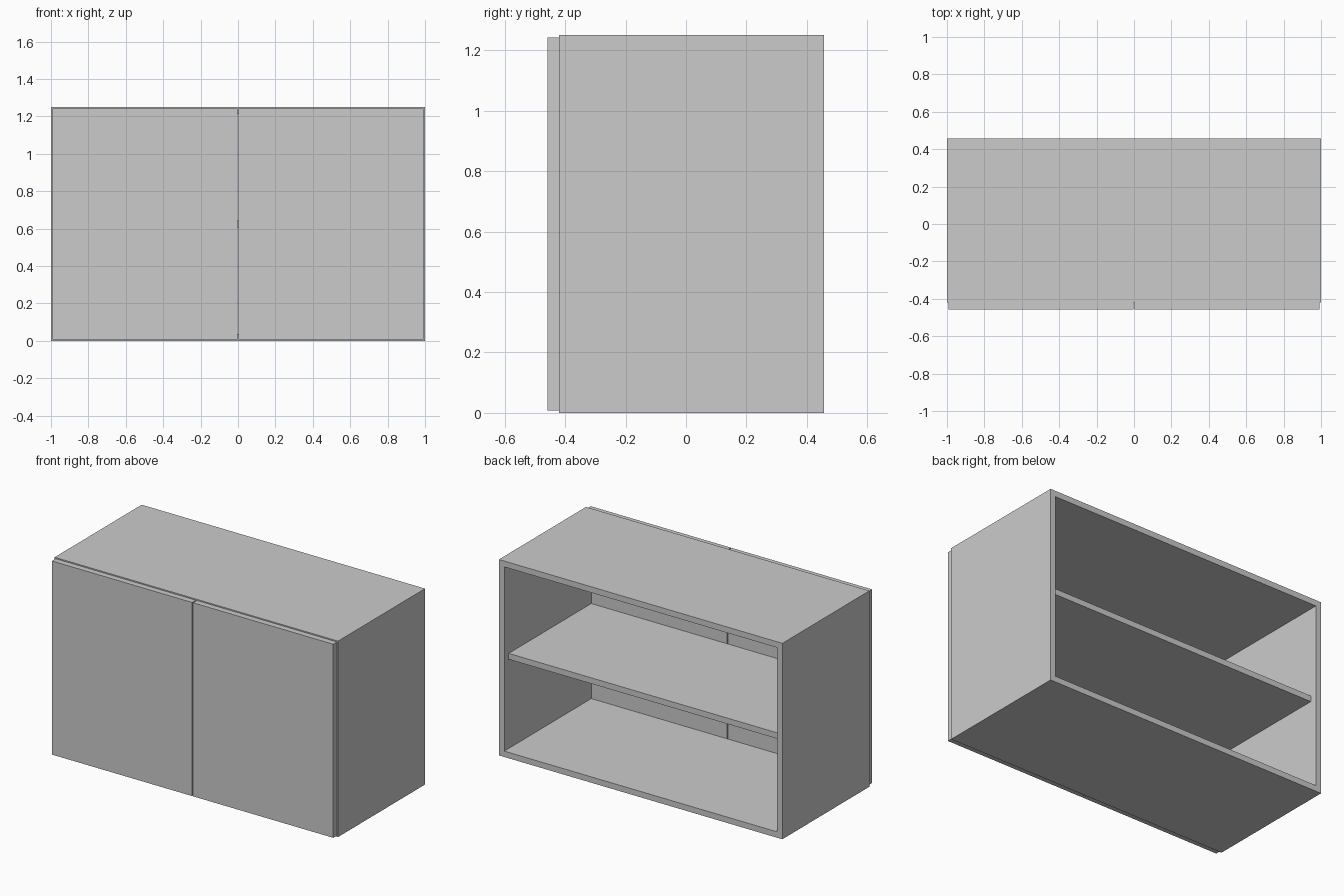
import bpy

if "Cube" in bpy.data.objects:
    bpy.data.objects.remove(bpy.data.objects["Cube"])

W, H = 2.0, 1.25            # overall width and height
T = 0.0375                  # board thickness
FRONT, BACK = -0.42, 0.457  # carcass depth range
REVEAL, GAP = 0.0075, 0.003 # door margin and half the centre gap


def board(name, x, y, z):
    """Box spanning the given (min, max) ranges."""
    verts = [(a, b, c) for a in x for b in y for c in z]
    faces = [(0, 1, 3, 2), (4, 6, 7, 5), (0, 4, 5, 1),
             (2, 3, 7, 6), (0, 2, 6, 4), (1, 5, 7, 3)]
    mesh = bpy.data.meshes.new(name)
    mesh.from_pydata(verts, [], faces)
    obj = bpy.data.objects.new(name, mesh)
    bpy.context.collection.objects.link(obj)
    return obj


depth = (FRONT, BACK)
inner = (-W / 2 + T, W / 2 - T)

# Side panels and doors, one per side
for label, s in (("left", -1), ("right", 1)):
    board(label + "_side", sorted((s * (W / 2 - T), s * W / 2)), depth, (0, H))
    board(label + "_door", sorted((s * GAP, s * (W / 2 - REVEAL))),
          (FRONT - T, FRONT), (REVEAL, H - REVEAL))

# Horizontal boards; the back is open and the shelf is set in from it
board("bottom_panel", inner, depth, (0, T))
board("top_panel", inner, depth, (H - T, H))
board("shelf", inner, (FRONT, BACK - 0.045), (H / 2 - T / 2, H / 2 + T / 2))
